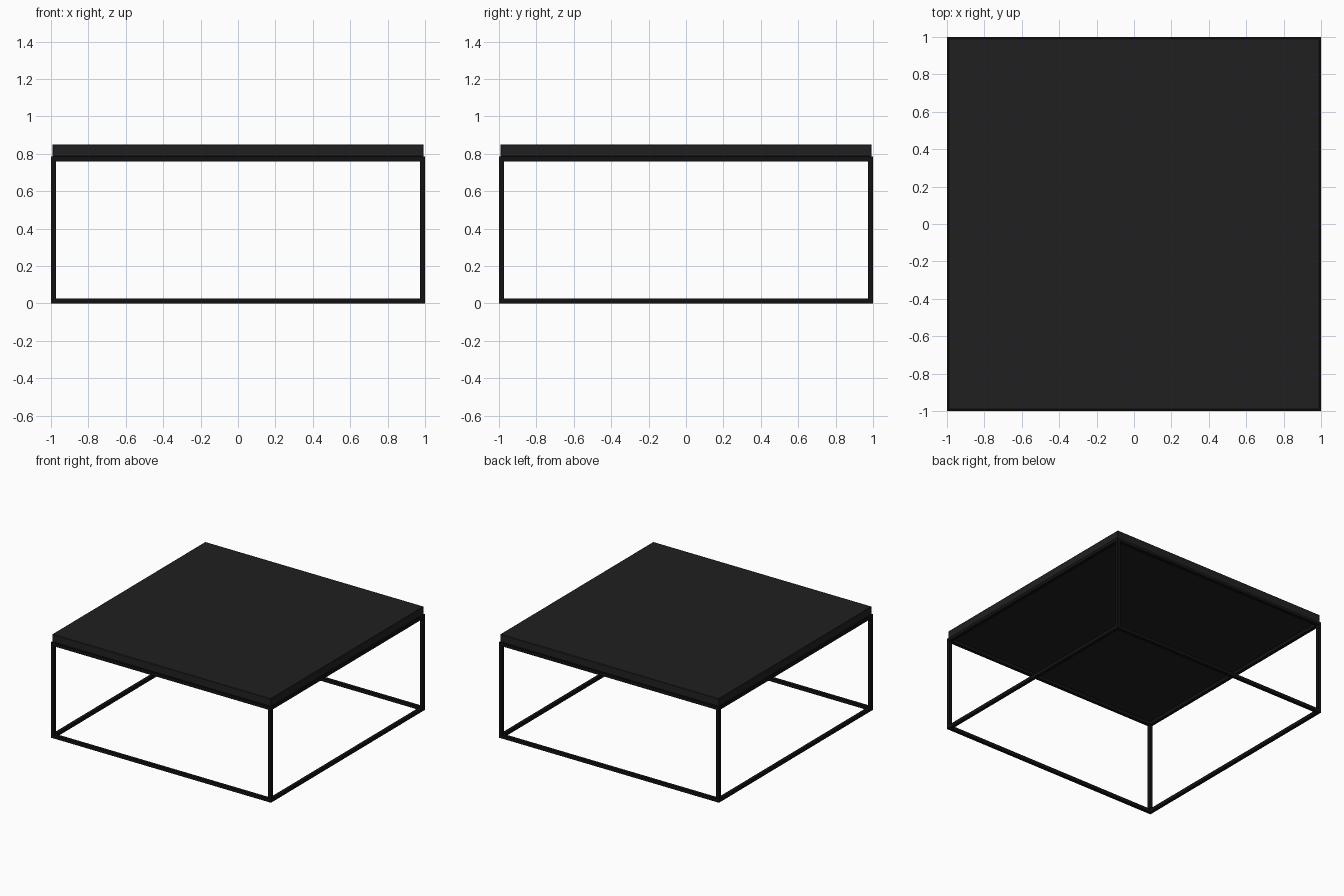
import bpy

if "Cube" in bpy.data.objects:
    bpy.data.objects.remove(bpy.data.objects["Cube"])

HALF = 1.0      # frame half width
BAR = 0.027     # square tube thickness
FRAME_H = 0.785
TOP_H = 0.85


def material(name, value):
    m = bpy.data.materials.new(name)
    m.diffuse_color = (value, value, value, 1)
    m.use_nodes = True
    m.node_tree.nodes["Principled BSDF"].inputs["Base Color"].default_value = m.diffuse_color
    return m


def box(name, lo, hi, mat, bevel=0):
    bpy.ops.mesh.primitive_cube_add(size=1, location=[(a + b) / 2 for a, b in zip(lo, hi)])
    ob = bpy.context.object
    ob.name = name
    ob.scale = [b - a for a, b in zip(lo, hi)]
    bpy.ops.object.transform_apply(location=False, rotation=False, scale=True)
    ob.data.materials.append(mat)
    if bevel:
        mod = ob.modifiers.new("edge_bevel", 'BEVEL')
        mod.width = bevel
        mod.segments = 1
    return ob


metal = material("black_metal", 0.006)
wood = material("dark_top", 0.0145)
inner = HALF - BAR

# Four corner legs
for side_x, sx in (("left", -1), ("right", 1)):
    for side_y, sy in (("front", -1), ("back", 1)):
        x = sorted((sx * inner, sx * HALF))
        y = sorted((sy * inner, sy * HALF))
        box(f"{side_y}_{side_x}_leg", (x[0], y[0], 0), (x[1], y[1], FRAME_H), metal)

# Lower and upper rails between the legs
for level, z in (("lower", 0), ("upper", FRAME_H - BAR)):
    for name, s in (("front", -1), ("back", 1)):
        a, b = sorted((s * inner, s * HALF))
        box(f"{level}_{name}_rail", (-inner, a, z), (inner, b, z + BAR), metal)
    for name, s in (("left", -1), ("right", 1)):
        a, b = sorted((s * inner, s * HALF))
        box(f"{level}_{name}_rail", (a, -inner, z), (b, inner, z + BAR), metal)

# Table top resting on the frame
T = 0.993
box("table_top", (-T, -T, FRAME_H), (T, T, TOP_H), wood, bevel=0.003)
